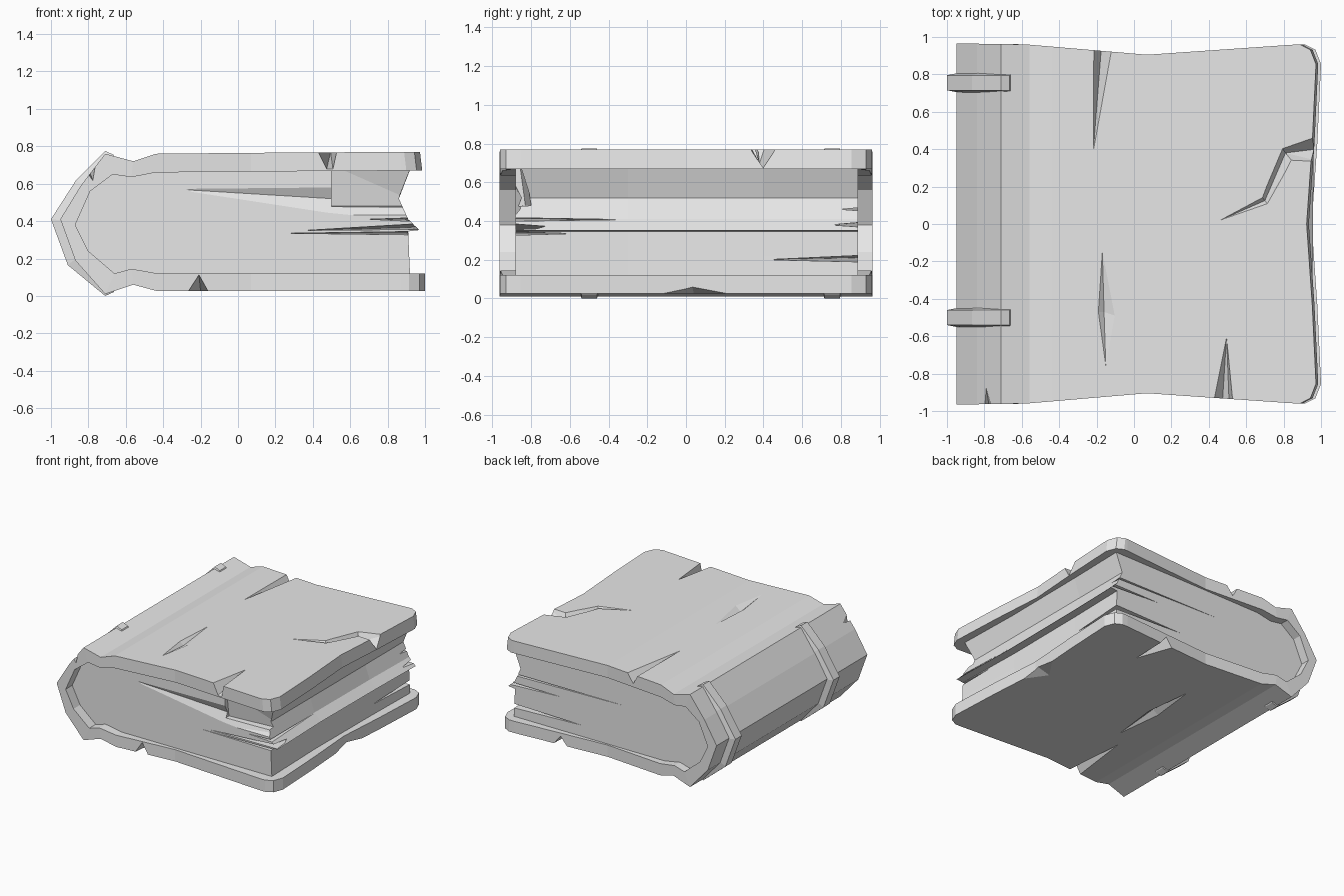
import bpy, bmesh

cube = bpy.data.objects.get("Cube")
if cube:
    bpy.data.objects.remove(cube, do_unlink=True)

# One plain grey for everything
grey = bpy.data.materials.new("plain_grey")
grey.use_nodes = True
COLOUR = (0.8, 0.8, 0.8, 1)
grey.diffuse_color = COLOUR
grey.node_tree.nodes["Principled BSDF"].inputs["Base Color"].default_value = COLOUR


def finish(name, bm):
    bmesh.ops.recalc_face_normals(bm, faces=bm.faces)
    me = bpy.data.meshes.new(name)
    bm.to_mesh(me)
    bm.free()
    me.materials.append(grey)
    ob = bpy.data.objects.new(name, me)
    bpy.context.collection.objects.link(ob)
    return ob


def loft(name, rings, fold=True):
    """Skin closed rings; ends are closed by folded quads or one flat face."""
    bm = bmesh.new()
    vs = [[bm.verts.new(p) for p in r] for r in rings]
    n = len(rings[0])
    for a, b in zip(vs, vs[1:]):
        for i in range(n):
            j = (i + 1) % n
            bm.faces.new((a[i], a[j], b[j], b[i]))
    for end in (vs[0], vs[-1]):
        if fold:
            for i in range(n // 2 - 1):
                bm.faces.new((end[i], end[i + 1], end[n - 2 - i], end[n - 1 - i]))
        else:
            bm.faces.new(end)
    return finish(name, bm)


def cut(ob, *hulls):
    """Carve convex chips, each given by its corner points, out of a part."""
    for pts in hulls:
        bm = bmesh.new()
        for p in pts:
            bm.verts.new(p)
        bmesh.ops.convex_hull(bm, input=bm.verts)
        tool = finish("cutter", bm)
        tool.hide_render = True
        mod = ob.modifiers.new("chip", 'BOOLEAN')
        mod.operation = 'DIFFERENCE'
        mod.solver = 'EXACT'
        mod.object = tool
        bpy.context.view_layer.update()
        deps = bpy.context.evaluated_depsgraph_get()
        me = bpy.data.meshes.new_from_object(ob.evaluated_get(deps))
        ob.modifiers.clear()
        old, ob.data = ob.data, me
        bpy.data.meshes.remove(old)
        bpy.data.objects.remove(tool, do_unlink=True)


def interp(table, v):
    for (a, fa), (b, fb) in zip(table, table[1:]):
        if v <= b:
            return fa + (fb - fa) * (v - a) / (b - a)
    return table[-1][1]


# Cover: C-shaped section swept along y, with waisted edges and clipped corners
OUTER = [(0.98, 0.77), (0.87, 0.77), (0.07, 0.765), (-0.44, 0.76), (-0.56, 0.72),
         (-0.71, 0.76), (-0.84, 0.59), (-0.95, 0.41), (-0.87, 0.19), (-0.71, 0.01),
         (-0.56, 0.06), (-0.43, 0.025), (0.07, 0.025), (0.87, 0.025), (0.98, 0.025)]
INNER = [(0.98, 0.67), (0.87, 0.67), (0.07, 0.665), (-0.44, 0.66), (-0.57, 0.635),
         (-0.67, 0.65), (-0.79, 0.56), (-0.87, 0.38), (-0.80, 0.24), (-0.66, 0.12),
         (-0.57, 0.145), (-0.43, 0.12), (0.07, 0.12), (0.87, 0.12), (0.98, 0.12)]
HALF_DEPTH = [(-1, 0.965), (-0.6, 0.962), (-0.4, 0.945), (0.07, 0.905),
              (0.87, 0.96), (1, 0.96)]
EDGE_X = [(0, 0.935), (0.45, 0.965), (0.89, 0.985), (0.97, 0.955), (1, 0.90)]


def cover_ring(t):
    ring = []
    for x, z in OUTER + INNER[::-1]:
        y = t * interp(HALF_DEPTH, x)
        if x > 0.95:
            x = interp(EDGE_X, abs(t)) + (0.015 if z < 0.4 else 0)
            x -= 0.012 if z > 0.7 else 0
        ring.append((x, y, z))
    return ring


STATIONS = (-1, -0.97, -0.89, -0.45, 0, 0.45, 0.89, 0.97, 1)
cover = loft("cover", [cover_ring(t) for t in STATIONS])

# Chips and gouges in the top board
cut(cover,
    [(-0.235, 1, 0.8), (-0.08, 1, 0.8), (-0.22, 0.36, 0.766), (-0.17, 1, 0.68)],
    [(0.40, -1, 0.8), (0.54, -1, 0.8), (0.495, -0.6, 0.77), (0.47, -1, 0.66),
     (0.51, -1, 0.66)],
    [(-0.17, -0.12, 0.765), (-0.21, -0.47, 0.78), (-0.15, -0.78, 0.765),
     (-0.07, -0.5, 0.78), (-0.16, -0.47, 0.735)])
# Jagged tear running in from the fore edge
cut(cover,
    [(0.46, 0.02, 0.768), (0.68, 0.15, 0.79), (0.72, 0.10, 0.79), (0.70, 0.125, 0.73)],
    [(0.68, 0.15, 0.79), (0.72, 0.10, 0.79), (0.85, 0.33, 0.79), (0.79, 0.41, 0.79),
     (0.70, 0.125, 0.73), (0.81, 0.38, 0.70)],
    [(0.79, 0.41, 0.79), (0.85, 0.33, 0.79), (1.05, 0.32, 0.79), (1.05, 0.50, 0.79),
     (0.81, 0.38, 0.70), (1.05, 0.41, 0.66)])
# Chips in the bottom board and the spine end
cut(cover,
    [(-0.29, -1, 0), (-0.14, -1, 0), (-0.21, -1, 0.125), (-0.2, -0.42, 0.024)],
    [(1.05, -0.36, 0), (1.05, 0.46, 0), (0.84, 0.04, 0.022), (1.05, 0.03, 0.09)],
    [(0.37, 1, 0), (0.55, 1, 0), (0.52, 0.64, 0.024), (0.46, 1, 0.11)],
    [(-0.1, 0.5, 0.024), (-0.17, 0.1, 0.005), (-0.03, 0.1, 0.005),
     (-0.1, -0.29, 0.024), (-0.1, 0.1, 0.06)],
    [(-0.84, -1, 0.70), (-0.74, -1, 0.78), (-0.79, -0.88, 0.655), (-0.77, -1, 0.60)])

# Page block with a hollow fore edge and one protruding sheet
PAGES = [(0.92, 0.11), (0.915, 0.22), (0.91, 0.345), (0.97, 0.352), (0.91, 0.41),
         (0.86, 0.52), (0.92, 0.675), (0.07, 0.672), (-0.44, 0.667), (-0.57, 0.642),
         (-0.67, 0.655), (-0.80, 0.56), (-0.88, 0.38), (-0.81, 0.24), (-0.66, 0.115),
         (-0.57, 0.14), (-0.43, 0.11)]


def page_ring(y, dx):
    return [(x + (dx if x > 0.9 else 0), y, z) for x, z in PAGES]


pages = loft("pages", [page_ring(-0.88, 0), page_ring(-0.3, -0.015),
                       page_ring(0.4, -0.01), page_ring(0.89, 0)], fold=False)
# Torn front corner, the shallow facet beside it and the gaps between sheets
cut(pages,
    [(0.5, -0.95, 0.70), (1, -0.95, 0.70), (0.5, -0.86, 0.70), (1, -0.86, 0.70),
     (0.5, -0.95, 0.47), (1, -0.95, 0.47), (0.5, -0.83, 0.48), (1, -0.79, 0.48)],
    [(-0.32, -0.879, 0.57), (0.47, -0.89, 0.42), (1, -0.89, 0.42),
     (1, -0.85, 0.47), (0.5, -0.85, 0.52), (0.5, -0.90, 0.62)],
    [(0.27, -0.885, 0.335), (1, -0.9, 0.325), (1, -0.9, 0.346), (0.92, -0.58, 0.335)],
    [(0.35, -0.885, 0.35), (1, -0.9, 0.355), (1, -0.9, 0.39), (0.92, -0.65, 0.365)],
    [(0.7, -0.9, 0.41), (1, -0.9, 0.395), (1, -0.9, 0.42), (0.91, -0.28, 0.407)])
# Gaps at the back corner
cut(pages,
    [(0.3, 0.895, 0.21), (1, 0.92, 0.185), (1, 0.92, 0.225), (0.90, 0.42, 0.20)],
    [(0.5, 0.895, 0.39), (1, 0.92, 0.365), (1, 0.92, 0.395), (0.93, 0.75, 0.38)],
    [(-0.1, 0.892, 0.47), (1, 0.91, 0.45), (1, 0.91, 0.47), (0.88, 0.80, 0.46)])

# Raised bands wrapped around the spine: (inner x, z, outer x, z) along the wrap
BAND = [(-0.64, 0.71, -0.665, 0.755), (-0.70, 0.70, -0.71, 0.775),
        (-0.81, 0.58, -0.865, 0.62), (-0.90, 0.40, -1.0, 0.41),
        (-0.84, 0.22, -0.91, 0.165), (-0.70, 0.07, -0.71, 0.0),
        (-0.64, 0.06, -0.665, 0.02)]
for name, yc in (("front_spine_band", -0.50), ("back_spine_band", 0.755)):
    loft(name, [[(ix, yc - 0.06, iz), (ox, yc - 0.04, oz),
                 (ox, yc + 0.04, oz), (ix, yc + 0.06, iz)]
                for ix, iz, ox, oz in BAND])
